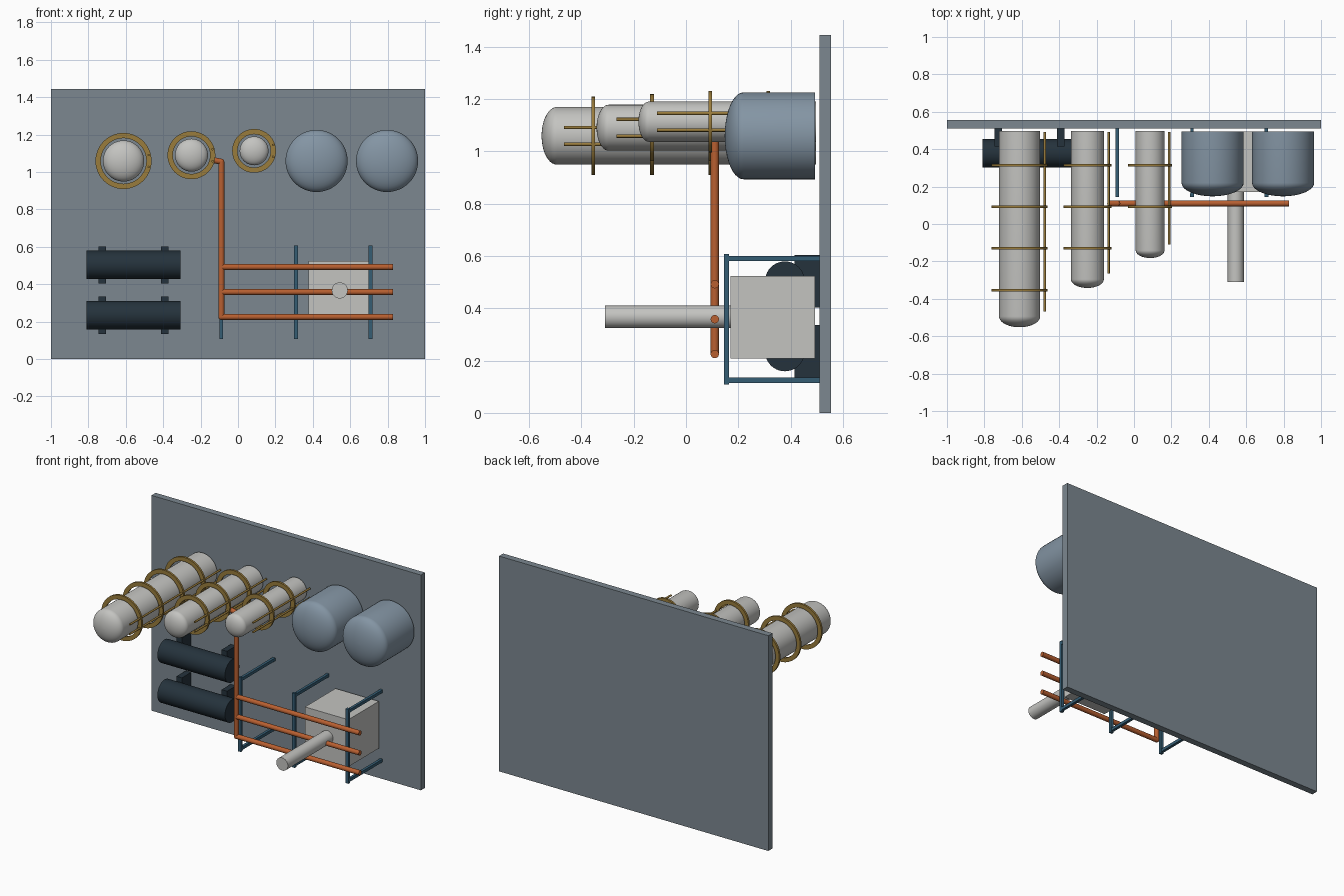
import bpy, bmesh, math
from mathutils import Vector

if "Cube" in bpy.data.objects:
    bpy.data.objects.remove(bpy.data.objects["Cube"])


def material(name, r, g, b):
    m = bpy.data.materials.new(name)
    m.diffuse_color = (r, g, b, 1)
    m.use_nodes = True
    m.node_tree.nodes["Principled BSDF"].inputs["Base Color"].default_value = m.diffuse_color
    return m


SLATE = material("slate grey", 0.20, 0.245, 0.28)
STEEL = material("blue steel", 0.23, 0.30, 0.37)
PALE = material("pale grey", 0.55, 0.55, 0.53)
GOLD = material("dull gold", 0.32, 0.20, 0.045)
COPPER = material("copper", 0.48, 0.115, 0.03)
DARK = material("dark navy", 0.018, 0.032, 0.045)
BLUE = material("rack blue", 0.035, 0.11, 0.175)


def finish(name, bm, mat, smooth=True):
    bmesh.ops.recalc_face_normals(bm, faces=bm.faces)
    mesh = bpy.data.meshes.new(name)
    bm.to_mesh(mesh)
    bm.free()
    mesh.materials.append(mat)
    obj = bpy.data.objects.new(name, mesh)
    bpy.context.collection.objects.link(obj)
    if smooth:
        bpy.ops.object.select_all(action='DESELECT')
        obj.select_set(True)
        bpy.context.view_layer.objects.active = obj
        bpy.ops.object.shade_smooth_by_angle(angle=math.radians(35))
    return obj


def box(name, x0, x1, y0, y1, z0, z1, mat):
    bm = bmesh.new()
    bmesh.ops.create_cube(bm, size=1)
    for v in bm.verts:
        v.co = Vector(((x0 + x1) / 2 + v.co.x * (x1 - x0),
                       (y0 + y1) / 2 + v.co.y * (y1 - y0),
                       (z0 + z1) / 2 + v.co.z * (z1 - z0)))
    return finish(name, bm, mat, False)


def rod(name, a, b, r, mat, sides=32):
    a, b = Vector(a), Vector(b)
    bm = bmesh.new()
    bmesh.ops.create_cone(bm, cap_ends=True, segments=sides,
                          radius1=r, radius2=r, depth=(b - a).length)
    turn = (b - a).to_track_quat('Z', 'Y')
    for v in bm.verts:
        v.co = turn @ v.co + (a + b) / 2
    return finish(name, bm, mat)


def lathe(name, x, z, profile, mat, closed=False, sides=48):
    """Spin (radius, y) points around an axis parallel to y."""
    bm = bmesh.new()
    rings = []
    for r, y in profile:
        rings.append([bm.verts.new((x + r * math.cos(2 * math.pi * k / sides), y,
                                    z + r * math.sin(2 * math.pi * k / sides)))
                      for k in range(sides)])
    pairs = list(zip(rings, rings[1:]))
    if closed:
        pairs.append((rings[-1], rings[0]))
    for p, q in pairs:
        for k in range(sides):
            n = (k + 1) % sides
            bm.faces.new((p[k], p[n], q[n], q[k]))
    if not closed:
        bm.faces.new(rings[0])
        bm.faces.new(rings[-1])
    return finish(name, bm, mat)


def domed_tank(name, x, z, r, back, front, dome, mat):
    profile = [(r, back)]
    for i in range(11):
        t = math.radians(88) * i / 10
        profile.append((r * math.cos(t), front + dome - dome * math.sin(t)))
    return lathe(name, x, z, profile, mat)


def joint(name, p, r, mat):
    bm = bmesh.new()
    bmesh.ops.create_uvsphere(bm, u_segments=24, v_segments=12, radius=r)
    bmesh.ops.translate(bm, verts=bm.verts, vec=p)
    return finish(name, bm, mat)


# Wall panel
box("wall_panel", -1, 1, 0.511, 0.555, 0, 1.445, SLATE)

# Long pale columns with walkway rings and guide rails
ring_y = (0.315, 0.093, -0.13, -0.355)
columns = ((-0.612, 1.059, 0.11, -0.552, -0.467, 4),
           (-0.249, 1.090, 0.088, -0.342, -0.265, 3),
           (0.086, 1.113, 0.077, -0.182, -0.11, 2))
for i, (x, z, r, front, rail_front, count) in enumerate(columns, 1):
    domed_tank(f"column_{i}", x, z, r, 0.497, front, r * 0.53, PALE)
    for j, y in enumerate(ring_y[:count], 1):
        a, b = r + 0.012, r + 0.04
        lathe(f"column_{i}_ring_{j}", x, z,
              [(a, y - 0.007), (b, y - 0.007), (b, y + 0.007), (a, y + 0.007)],
              GOLD, closed=True)
    for side, dz in (("lower", -0.032), ("upper", 0.032)):
        xr = x + r + 0.025
        rod(f"column_{i}_{side}_rail", (xr, 0.492, z + dz),
            (xr, rail_front, z + dz), 0.0065, GOLD, 12)

# Wide drums
for i, x in enumerate((0.42, 0.797), 1):
    domed_tank(f"drum_{i}", x, 1.059, 0.166, 0.494, 0.148, 0.072, STEEL)

# Heat exchangers on wall saddles
for i, z in enumerate((0.235, 0.503), 1):
    rod(f"exchanger_{i}", (-0.81, 0.378, z), (-0.308, 0.378, z), 0.076, DARK, 40)
    for j, x in enumerate((-0.727, -0.392), 1):
        box(f"exchanger_{i}_saddle_{j}", x - 0.02, x + 0.02,
            0.415, 0.511, z - 0.1, z + 0.1, DARK)

# Pipe rack frames
for i, x in enumerate((-0.09, 0.31, 0.708), 1):
    box(f"rack_post_{i}", x - 0.01, x + 0.01, 0.145, 0.164, 0.108, 0.607, BLUE)
    for side, z in (("lower", 0.125), ("upper", 0.59)):
        box(f"rack_{side}_arm_{i}", x - 0.009, x + 0.009,
            0.15, 0.511, z - 0.01, z + 0.01, BLUE)

# Copper pipes
PX, PY, PR = -0.089, 0.11, 0.0158
rod("riser_pipe", (PX, PY, 0.225), (PX, PY, 1.055), PR, COPPER)
rod("riser_branch", (PX, PY, 1.055), (-0.14, PY, 1.065), PR, COPPER)
joint("riser_top_joint", (PX, PY, 1.055), PR, COPPER)
joint("riser_bottom_joint", (PX, PY, 0.225), PR, COPPER)
for i, z in enumerate((0.225, 0.358, 0.492), 1):
    rod(f"rack_pipe_{i}", (PX, PY, z), (0.83, PY, z), PR, COPPER)

# Furnace box with its stack
box("furnace_box", 0.378, 0.70, 0.17, 0.494, 0.208, 0.524, PALE)
rod("furnace_stack", (0.544, 0.18, 0.367), (0.544, -0.309, 0.367), 0.043, PALE)
